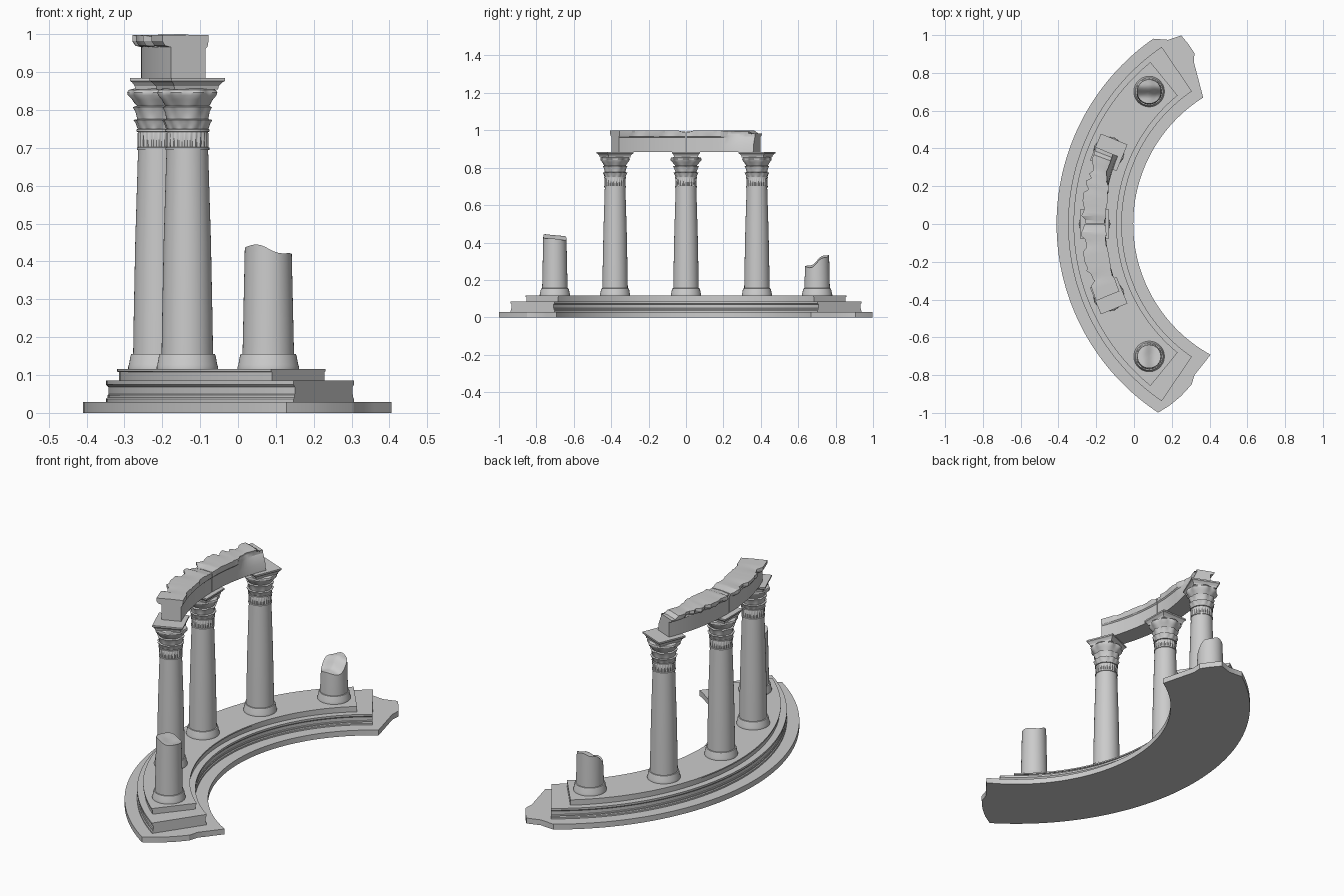
import bpy, bmesh, random
from math import sin, cos, pi, radians, sqrt

random.seed(4)
CX = 0.786            # centre of the ring the ruin stands on
COL_R = 0.995         # radius of the line of columns
STEP = 22.4           # degrees between columns

cube = bpy.data.objects.get("Cube")
if cube:
    bpy.data.objects.remove(cube, do_unlink=True)

stone = bpy.data.materials.new("pale_grey_stone")
stone.use_nodes = True
GREY = (0.6, 0.6, 0.6, 1)
stone.diffuse_color = GREY
stone.node_tree.nodes["Principled BSDF"].inputs["Base Color"].default_value = GREY


def ring_point(r, degrees):
    a = radians(degrees)
    return CX - r * cos(a), r * sin(a)


def finish(name, bm, loc=(0, 0, 0), turn=0, smooth=35):
    bmesh.ops.recalc_face_normals(bm, faces=bm.faces)
    mesh = bpy.data.meshes.new(name)
    bm.to_mesh(mesh)
    bm.free()
    mesh.materials.append(stone)
    obj = bpy.data.objects.new(name, mesh)
    bpy.context.collection.objects.link(obj)
    obj.location = loc
    obj.rotation_euler.z = turn
    if smooth:
        bpy.ops.object.select_all(action='DESELECT')
        obj.select_set(True)
        bpy.context.view_layer.objects.active = obj
        bpy.ops.object.shade_smooth_by_angle(angle=radians(smooth))
    return obj


def skin(bm, loops, closed):
    """Bridge equal loops of vertices and cap both ends."""
    n = len(loops[0])
    for a, b in zip(loops, loops[1:]):
        for i in range(n if closed else n - 1):
            j = (i + 1) % n
            bm.faces.new((a[i], a[j], b[j], b[i]))
    bm.faces.new(loops[0])
    bm.faces.new(loops[-1])


def sweep(name, profile, start, end, steps, wear=None, smooth=25):
    """Sweep an (r, z) section along the ring."""
    bm = bmesh.new()
    loops = []
    for k in range(steps + 1):
        deg = start + (end - start) * k / steps
        loop = []
        for i, (r, z) in enumerate(profile):
            d = deg
            if wear:
                d, r, z = wear(deg, i, r, z)
            loop.append(bm.verts.new((*ring_point(r, d), z)))
        loops.append(loop)
    skin(bm, loops, True)
    return finish(name, bm, smooth=smooth)


def lathe(name, rows, segs, loc, turn=0, phase=0, top=None, smooth=35):
    """Turn rows of (r, z, lobes, depth); z None follows the broken top."""
    bm = bmesh.new()
    loops = []
    for r, z, *lobes in rows:
        count, depth = lobes or (0, 0)
        loop = []
        for i in range(segs):
            a = 2 * pi * i / segs + phase
            rr = r + depth * cos(count * a)
            x, y = rr * cos(a), rr * sin(a)
            loop.append(bm.verts.new((x, y, top(x, y) if z is None else z)))
        loops.append(loop)
    skin(bm, loops, True)
    return finish(name, bm, loc, turn, smooth)


# Ground slab with broken ends
outline = [ring_point(1.196, -56.6 + 111.7 * k / 64) for k in range(65)]
outline += [(0.18, 0.975), (0.25, 0.998), (0.29, 0.95), (0.32, 0.905), (0.317, 0.857), (0.34, 0.77)]
outline += [ring_point(0.79, 57.9 - 119.1 * k / 64) for k in range(65)]
outline += [(0.36, -0.75), (0.32, -0.80), (0.305, -0.85), (0.25, -0.91), (0.19, -0.96)]
bm = bmesh.new()
slab = bm.faces.new([bm.verts.new((x, y, 0)) for x, y in outline])
up = bmesh.ops.extrude_face_region(bm, geom=[slab])["geom"]
for v in (g for g in up if isinstance(g, bmesh.types.BMVert)):
    v.co.z = 0.029
finish("ground_slab", bm, smooth=25)


def mirrored(mid, half_section):
    """Close a half section (offset, z) symmetrically about a radius."""
    return ([(mid + o, z) for o, z in half_section]
            + [(mid - o, z) for o, z in reversed(half_section)])


# Moulded step and upper platform
sweep("moulded_step", mirrored(0.993, [
    (0.142, 0.027), (0.142, 0.037), (0.138, 0.041), (0.138, 0.047), (0.135, 0.05),
    (0.135, 0.068), (0.138, 0.071), (0.142, 0.075), (0.142, 0.085)]), -55.7, 55.7, 64)
sweep("upper_platform", mirrored(0.992, [
    (0.109, 0.083), (0.109, 0.108), (0.114, 0.109), (0.114, 0.116)]), -50.8, 50.8, 64)

# Column parts
PLINTH = [(0.081, 0.114), (0.081, 0.122), (0.079, 0.128), (0.075, 0.15), (0.073, 0.155), (0.066, 0.156)]
SHAFT = [(0.068, 0.154), (0.0665, 0.25), (0.0625, 0.45), (0.055, 0.694),
         (0.058, 0.695), (0.058, 0.701), (0.054, 0.703)]
CAPITAL = [
    (0.050, 0.700), (0.054, 0.703, 24, 0.002), (0.055, 0.738, 24, 0.002), (0.054, 0.742),
    (0.059, 0.743), (0.059, 0.749), (0.055, 0.750),
    (0.056, 0.752, 12, 0.001), (0.060, 0.765, 12, 0.0015), (0.065, 0.774, 12, 0.002), (0.056, 0.776),
    (0.057, 0.780, 8, 0.001), (0.060, 0.795, 8, 0.002), (0.066, 0.808, 8, 0.003), (0.058, 0.811),
    (0.062, 0.816, 8, 0.001), (0.069, 0.828, 8, 0.002), (0.078, 0.839, 8, 0.004),
    (0.080, 0.846, 8, 0.004), (0.077, 0.853, 8, 0.003), (0.064, 0.857)]
ABACUS = [(h * sqrt(2), z) for h, z in
          [(0.062, 0.854), (0.064, 0.864), (0.071, 0.873), (0.076, 0.877), (0.076, 0.885)]]

# Three whole columns
for label, k in (("front", -1), ("middle", 0), ("back", 1)):
    loc = (*ring_point(COL_R, k * STEP), 0)
    turn = -radians(k * STEP)
    lathe(label + "_column_plinth", PLINTH, 48, loc)
    lathe(label + "_column_shaft", SHAFT, 48, loc)
    lathe(label + "_column_capital", CAPITAL, 96, loc, turn)
    lathe(label + "_column_abacus", ABACUS, 4, loc, turn, pi / 4, smooth=0)


# Two broken columns
def front_break(x, y):
    return 0.428 - 0.18 * x - 0.1 * y + 0.006 * sin(-60 * x) - 1.5 * max(0, 0.0016 - x * x - y * y)


def back_break(x, y):
    return 0.298 + 0.6 * y + 0.009 * sin(70 * y) + 0.006 * cos(60 * x)


for label, k, r_top, broken in (("front", -2, 0.062, front_break), ("back", 2, 0.064, back_break)):
    loc = (*ring_point(COL_R, k * STEP), 0)
    lathe(label + "_stump_plinth", PLINTH, 48, loc)
    rows = [(0.068, 0.154), (0.067, 0.2), (r_top, None)]
    rows += [(r_top * f, None) for f in (0.8, 0.6, 0.4, 0.2, 0.02)]
    lathe(label + "_stump_shaft", rows, 48, loc, top=broken)

# Curved beam in two worn blocks, with a chipped cornice
BEAM = [(0.943, 0.884), (0.943, 0.925), (0.943, 0.962), (0.937, 0.968), (0.934, 0.984), (0.934, 0.998),
        (0.995, 0.999), (1.066, 0.998), (1.066, 0.982), (1.058, 0.970), (1.042, 0.966),
        (1.042, 0.925), (1.042, 0.884)]
chips = [max(0, random.uniform(-0.02, 0.03)) for _ in range(60)]


def beam_wear(deg, i, r, z):
    bite = chips[int(round(deg + STEP))]
    if i in (7, 8, 9):                       # chipped outer cornice
        r -= bite
        z -= bite * 0.25 if i == 7 else 0
    if i in (4, 5):                          # lightly worn inner lip
        r += bite * 0.3
    if deg > 11 and i < 6:                   # broken patch on the inner face
        fall = sin(min(1, (deg - 11) / 8) * pi / 2)
        r += fall * (0, 0.006, 0.022, 0.032, 0.036, 0.034)[i]
        z -= fall * 0.004 * (i == 5)
    if deg > 21 and i in (5, 6, 7):          # worn back end
        z -= 0.015
    if abs(deg) < 1.5 and i in (5, 6, 7):    # chipped seam
        z -= 0.006
    if abs(deg) > 21:                        # ragged ends
        deg += bite * 20 * (-1 if deg > 0 else 1) * (i % 3) * 0.5
    return deg, r, z


sweep("front_beam_block", BEAM, -STEP, -0.12, 20, beam_wear, smooth=20)
sweep("back_beam_block", BEAM, 0.12, STEP, 20, beam_wear, smooth=20)
